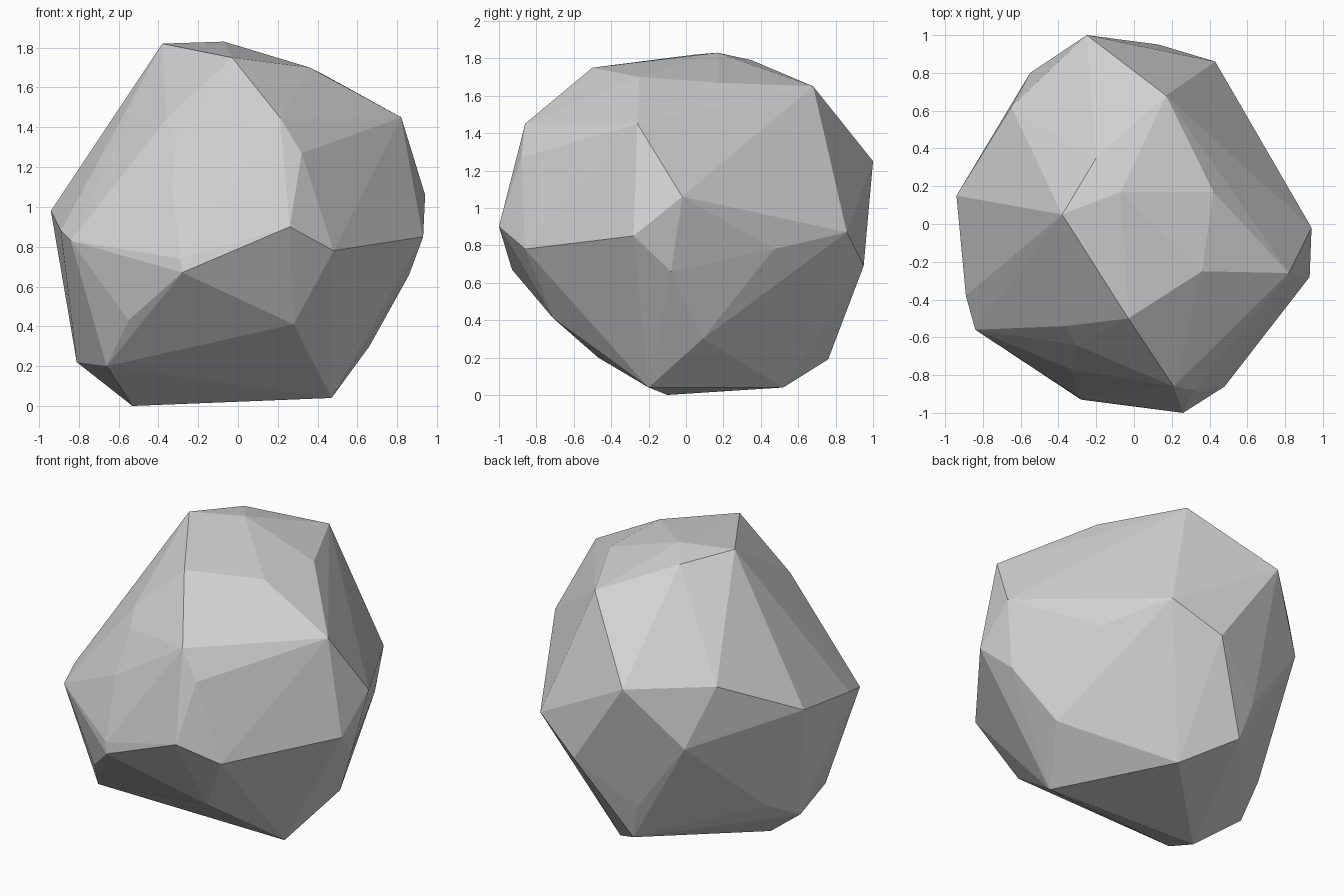
import bpy
import bmesh
from mathutils import Vector

# Remove the default cube
default_cube = bpy.data.objects.get("Cube")
if default_cube:
    bpy.data.objects.remove(default_cube, do_unlink=True)

# Corner points of the boulder in hundredths of a unit, grouped by height
CORNERS = {
    "crown": [(-38, 5, 182), (-7, 17, 183), (-20, 35, 179), (-3, -50, 175),
              (36, -25, 170), (42, 17, 167), (17, 68, 165)],
    "shoulder": [(21, -86, 145), (82, -26, 145), (32, -88, 127),
                 (-36, -54, 144), (-31, -64, 135), (-33, -77, 110),
                 (-25, 100, 125), (-65, 62, 123)],
    "belt": [(94, -2, 106), (93, -28, 85), (86, -8, 66), (64, 47, 78),
             (43, 86, 87), (13, 95, 69), (-55, 80, 87), (-94, 15, 98),
             (-89, -38, 88), (-84, -56, 83), (-29, -92, 74),
             (-28, -93, 67), (26, -100, 90), (48, -86, 78)],
    "underside": [(28, -71, 41), (66, 9, 30), (-22, 81, 42), (-74, 24, 35),
                  (-55, -67, 43), (-66, -47, 20), (-81, 0, 22),
                  (-16, 76, 19)],
    "base": [(-53, -10, 0), (47, -20, 4), (10, 52, 4)],
}


def make_material(name, colour):
    """Create a plain matte material with one flat colour."""
    material = bpy.data.materials.new(name)
    material.use_nodes = True
    material.diffuse_color = colour
    shader = material.node_tree.nodes["Principled BSDF"]
    shader.inputs["Base Color"].default_value = colour
    shader.inputs["Roughness"].default_value = 1
    return material


def make_faceted_stone(name, corner_groups, material):
    """Wrap flat facets around the given corner points."""
    bm = bmesh.new()
    for corners in corner_groups.values():
        for corner in corners:
            bm.verts.new(Vector(corner) / 100)
    bmesh.ops.convex_hull(bm, input=bm.verts[:])

    # Drop any corner that ended up inside the stone
    loose = [vert for vert in bm.verts if not vert.link_faces]
    bmesh.ops.delete(bm, geom=loose, context="VERTS")
    bmesh.ops.recalc_face_normals(bm, faces=bm.faces[:])
    for face in bm.faces:
        face.smooth = False

    mesh = bpy.data.meshes.new(name)
    bm.to_mesh(mesh)
    bm.free()
    mesh.materials.append(material)
    stone = bpy.data.objects.new(name, mesh)
    bpy.context.collection.objects.link(stone)
    return stone


# Boulder
stone_grey = make_material("stone_grey", (0.65, 0.65, 0.65, 1))
make_faceted_stone("boulder", CORNERS, stone_grey)
